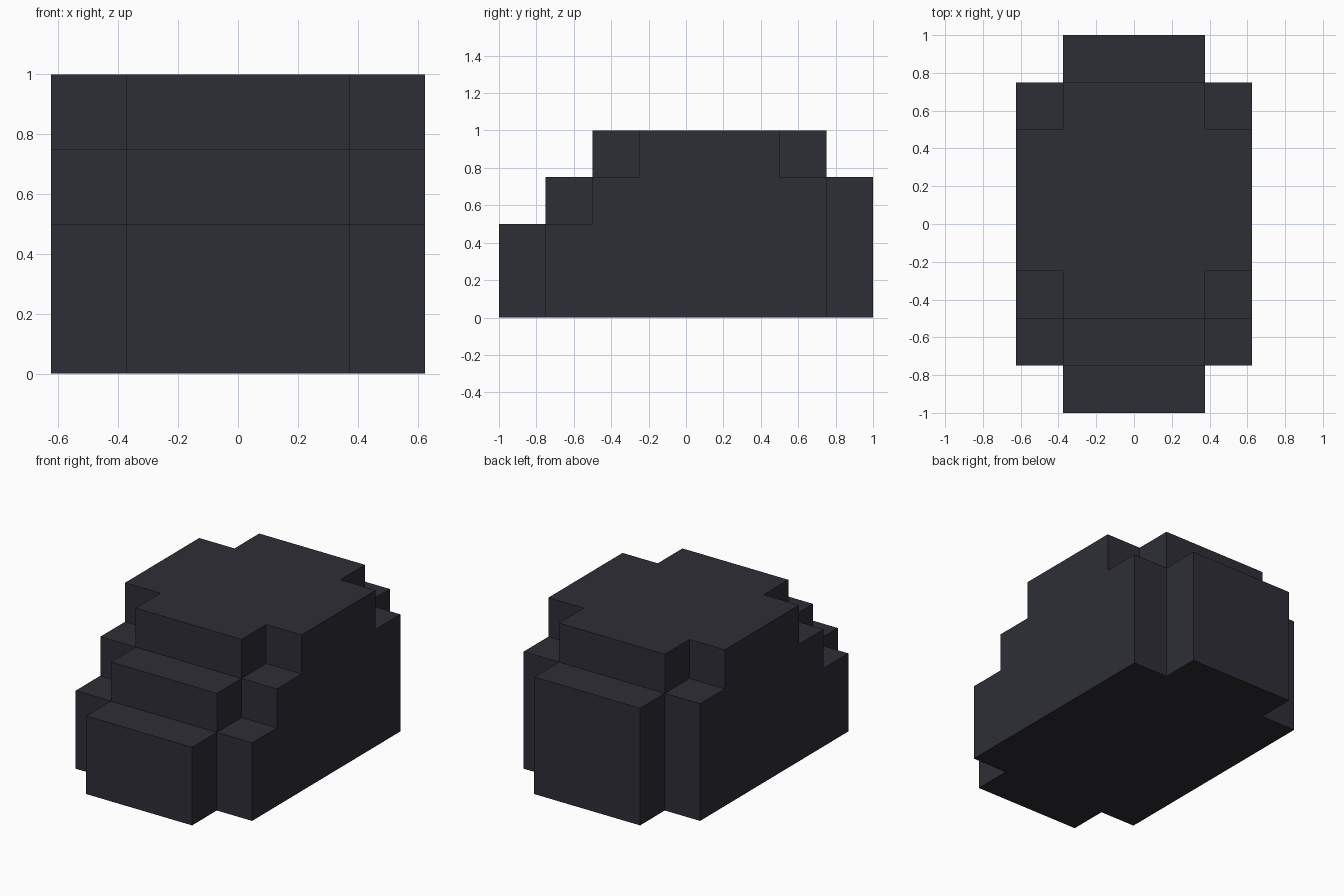
import bpy
import bmesh

cube = bpy.data.objects.get("Cube")
if cube:
    bpy.data.objects.remove(cube, do_unlink=True)

STEP = 0.25
X_EDGES = [-0.625, -0.375, 0.375, 0.625]

# Heights in steps from front to back: wide middle, narrower stepped sides
core = [2, 3, 4, 4, 4, 4, 4, 3]
side = [0, 2, 3, 4, 4, 4, 3, 0]
heights = [side, core, side]


def solid(c):
    i, j, k = c
    return 0 <= i < 3 and 0 <= j < 8 and 0 <= k < heights[i][j]


def position(c):
    return (X_EDGES[c[0]], -1 + c[1] * STEP, c[2] * STEP)


# Stepped block: a face wherever a filled cell meets empty space
bm = bmesh.new()
verts = {}


def vert(c):
    if c not in verts:
        verts[c] = bm.verts.new(position(c))
    return verts[c]


cells = [(i, j, k) for i in range(3) for j in range(8) for k in range(4)]
for cell in filter(solid, cells):
    for axis in range(3):
        for end in (0, 1):
            neighbour = list(cell)
            neighbour[axis] += 2 * end - 1
            if solid(neighbour):
                continue
            u, v = (axis + 1) % 3, (axis + 2) % 3
            ring = []
            for du, dv in ((0, 0), (1, 0), (1, 1), (0, 1)):
                c = list(cell)
                c[axis] += end
                c[u] += du
                c[v] += dv
                ring.append(vert(tuple(c)))
            bm.faces.new(ring if end else ring[::-1])

# Merge flat areas into single clean faces
bmesh.ops.dissolve_limit(bm, angle_limit=0.01, verts=bm.verts[:], edges=bm.edges[:])
mesh = bpy.data.meshes.new("stepped_block")
bm.to_mesh(mesh)
bm.free()

# Dark slate colour
mat = bpy.data.materials.new("dark_slate")
colour = (0.027, 0.027, 0.037, 1)
mat.use_nodes = True
mat.diffuse_color = colour
mat.node_tree.nodes["Principled BSDF"].inputs["Base Color"].default_value = colour
mesh.materials.append(mat)

block = bpy.data.objects.new("stepped_block", mesh)
bpy.context.collection.objects.link(block)
